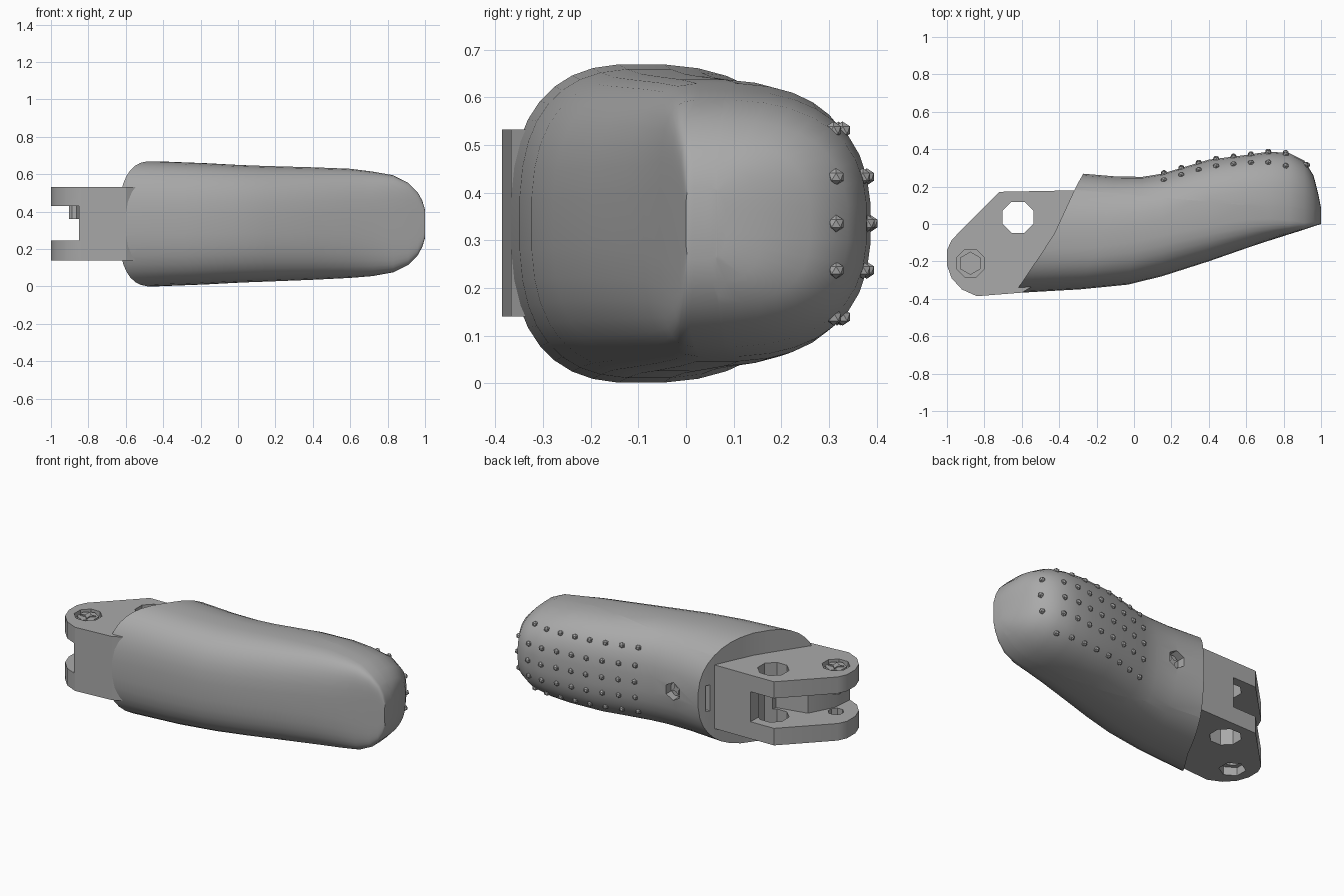
import bpy, bmesh, math
from mathutils import Vector, Matrix

if "Cube" in bpy.data.objects:
    bpy.data.objects.remove(bpy.data.objects["Cube"])

grey = bpy.data.materials.new("plain grey")
grey.use_nodes = True
grey.diffuse_color = (0.4, 0.4, 0.4, 1)
grey.node_tree.nodes["Principled BSDF"].inputs["Base Color"].default_value = (0.4, 0.4, 0.4, 1)

MID_Z = 0.335
PIN = (-0.875, -0.21)
CROSS_HOLE = (-0.62, 0.035)


def make(name, bm, matrix=None):
    bmesh.ops.recalc_face_normals(bm, faces=bm.faces[:])
    mesh = bpy.data.meshes.new(name)
    bm.to_mesh(mesh)
    bm.free()
    if matrix:
        mesh.transform(matrix)
    mesh.materials.append(grey)
    ob = bpy.data.objects.new(name, mesh)
    bpy.context.collection.objects.link(ob)
    return ob


def prism(name, outline, low, high, matrix=None):
    bm = bmesh.new()
    face = bm.faces.new([bm.verts.new((x, y, low)) for x, y in outline])
    side = bmesh.ops.extrude_face_region(bm, geom=[face])["geom"]
    verts = [g for g in side if isinstance(g, bmesh.types.BMVert)]
    bmesh.ops.translate(bm, verts=verts, vec=(0, 0, high - low))
    return make(name, bm, matrix)


def ring(centre, radius, sides, inner=None):
    # regular polygon, or a star when an inner radius is given
    count = sides * 2 if inner else sides
    pts = []
    for i in range(count):
        r = inner if inner and i % 2 else radius
        a = 2 * math.pi * (i + 0.5) / count
        pts.append((centre[0] + r * math.cos(a), centre[1] + r * math.sin(a)))
    return pts


def activate(ob):
    bpy.ops.object.select_all(action='DESELECT')
    ob.select_set(True)
    bpy.context.view_layer.objects.active = ob


def cut(ob, *cutters):
    activate(ob)
    for tool in cutters:
        mod = ob.modifiers.new("cut", 'BOOLEAN')
        mod.operation = 'DIFFERENCE'
        mod.solver = 'EXACT'
        mod.object = tool
        bpy.ops.object.modifier_apply(modifier=mod.name)
        bpy.data.objects.remove(tool)


def smooth(ob, degrees):
    activate(ob)
    bpy.ops.object.shade_smooth_by_angle(angle=math.radians(degrees))


def lerp(table, v):
    for (a, fa), (b, fb) in zip(table, table[1:]):
        if v <= b:
            break
    return fa + (fb - fa) * (v - a) / (b - a)


# Fingertip sections: x, front y, widest y, back y, low z, high z, front and back squareness
STATIONS = [
    (-0.47, -0.37, -0.1, 0.27, 0.00, 0.67, 2.6, 2.5),
    (-0.2, -0.35, -0.08, 0.255, 0.01, 0.66, 2.7, 2.5),
    (0, -0.325, -0.05, 0.253, 0.02, 0.65, 2.7, 2.6),
    (0.15, -0.28, -0.02, 0.27, 0.025, 0.645, 2.7, 2.6),
    (0.4, -0.2, 0.03, 0.345, 0.035, 0.638, 2.8, 2.7),
    (0.6, -0.13, 0.06, 0.37, 0.045, 0.63, 3, 2.7),
    (0.72, -0.09, 0.06, 0.388, 0.055, 0.615, 3.2, 2.6),
    (0.83, -0.055, 0.05, 0.38, 0.075, 0.595, 4, 2.6),
    (0.91, -0.03, 0.03, 0.34, 0.115, 0.555, 5, 2.7),
    (0.96, -0.013, 0.03, 0.26, 0.165, 0.505, 6, 3),
    (0.985, -0.005, 0.03, 0.16, 0.21, 0.46, 6, 3),
    (1, 0, 0.03, 0.085, 0.26, 0.41, 6, 3),
]
BASE_EDGE = [(-0.38, -0.645), (-0.06, -0.43), (0.2, -0.31), (0.28, -0.265)]
SIDES = 36
BLEND_X = 0.15


def loft():
    bm = bmesh.new()
    rows = []
    for x, yf, ym, yb, lo, hi, ef, eb in STATIONS:
        row = []
        for i in range(SIDES):
            a = 2 * math.pi * (i + 0.5) / SIDES
            c, s = math.cos(a), math.sin(a)
            e = eb if c > 0 else ef
            reach = yb - ym if c > 0 else ym - yf
            y = ym + reach * math.copysign(abs(c) ** (2 / e), c)
            z = (lo + hi) / 2 + (hi - lo) / 2 * math.copysign(abs(s) ** (2 / e), s)
            px = x
            if x < BLEND_X:
                t = (x - STATIONS[0][0]) / (BLEND_X - STATIONS[0][0])
                start = lerp(BASE_EDGE, y)
                px = start + t * (BLEND_X - start)
            row.append(bm.verts.new((px, y, z)))
        rows.append(row)
    for a, b in zip(rows, rows[1:]):
        for i in range(SIDES):
            j = (i + 1) % SIDES
            bm.faces.new((a[i], a[j], b[j], b[i]))
    for row in (rows[0], rows[-1]):
        for i in range(SIDES // 2 - 1):
            bm.faces.new((row[i], row[i + 1], row[-2 - i], row[-1 - i]))
    return bm


def half(name, keep_back):
    bm = loft()
    bmesh.ops.bisect_plane(bm, geom=bm.verts[:] + bm.edges[:] + bm.faces[:],
                           plane_co=(0, 0.155, 0), plane_no=(0.09, 1, 0),
                           clear_inner=keep_back, clear_outer=not keep_back)
    bmesh.ops.holes_fill(bm, edges=[e for e in bm.edges if e.is_boundary], sides=0)
    return make(name, bm)


shell = half("finger_shell", False)
smooth(shell, 35)
pad = half("grip_pad", True)

# Raised grip dots placed on the pad surface
dots = bmesh.new()


def dot(x, z, origin, direction):
    hit, point, _, _ = pad.ray_cast(Vector(origin), Vector(direction))
    if hit:
        bmesh.ops.create_icosphere(dots, subdivisions=1, radius=0.018,
                                   matrix=Matrix.Translation(point))


for row in range(5):
    z = MID_Z + (row - 2) * 0.098
    for col in range(8):
        x = 0.16 + col * 0.093
        dot(x, z, (x, 1, z), (0, -1, 0))
    if 0 < row < 4:
        dot(1, z, (2, 0.315, z), (-1, 0, 0))
make("grip_dots", dots)

# Screw well on the pad and a small slot in its base
facing_back = Matrix.Translation((-0.09, 0, MID_Z)) @ Matrix.Rotation(-math.pi / 2, 4, 'X')
well = prism("well_cutter", ring((0, 0), 0.055, 6), 0.2, 0.4, facing_back)
slot = prism("slot_cutter", [(-0.4, 0.205), (-0.26, 0.205), (-0.26, 0.228), (-0.4, 0.228)],
             MID_Z - 0.08, MID_Z + 0.08)
cut(pad, well, slot)
smooth(pad, 35)
prism("pad_screw", ring((0, 0), 0.045, 8), 0.18, 0.215, facing_back)
prism("pad_screw_star", ring((0, 0), 0.034, 4, 0.014), 0.21, 0.222, facing_back)

# Hinge block with two prongs
LOW, HIGH = 0.14, 0.532
outline = [(-0.72, 0.172), (-0.31, 0.18), (-0.3, 0.1), (-0.4, -0.25), (-0.6, -0.367),
           (-0.84, -0.386), (-0.92, -0.35), (-0.975, -0.29), (-1, -0.22), (-1, -0.14),
           (-0.975, -0.085)]
hinge = prism("hinge_block", outline, LOW, HIGH)
gap = [(-1.1, -0.5), (-0.86, -0.5), (-0.84, -0.25), (-0.76, -0.1), (-0.57, -0.06),
       (-0.55, 0.5), (-1.1, 0.5)]
cut(hinge,
    prism("gap_cutter", gap, 0.245, 0.43),
    prism("cross_cutter", ring(CROSS_HOLE, 0.09, 8), 0, 1),
    prism("top_recess_cutter", ring(PIN, 0.08, 8), HIGH - 0.03, 1),
    prism("bottom_recess_cutter", ring(PIN, 0.075, 6), 0, LOW + 0.05),
    prism("pin_cutter", ring(PIN, 0.045, 8), 0, 0.4))
smooth(hinge, 25)

# Hinge pin: head, driver star and shaft
prism("pin_head", ring(PIN, 0.062, 6), HIGH - 0.04, HIGH - 0.008)
prism("pin_star", ring(PIN, 0.045, 4, 0.017), HIGH - 0.01, HIGH - 0.001)
prism("pin_shaft", ring(PIN, 0.03, 8), 0.36, HIGH - 0.03)
